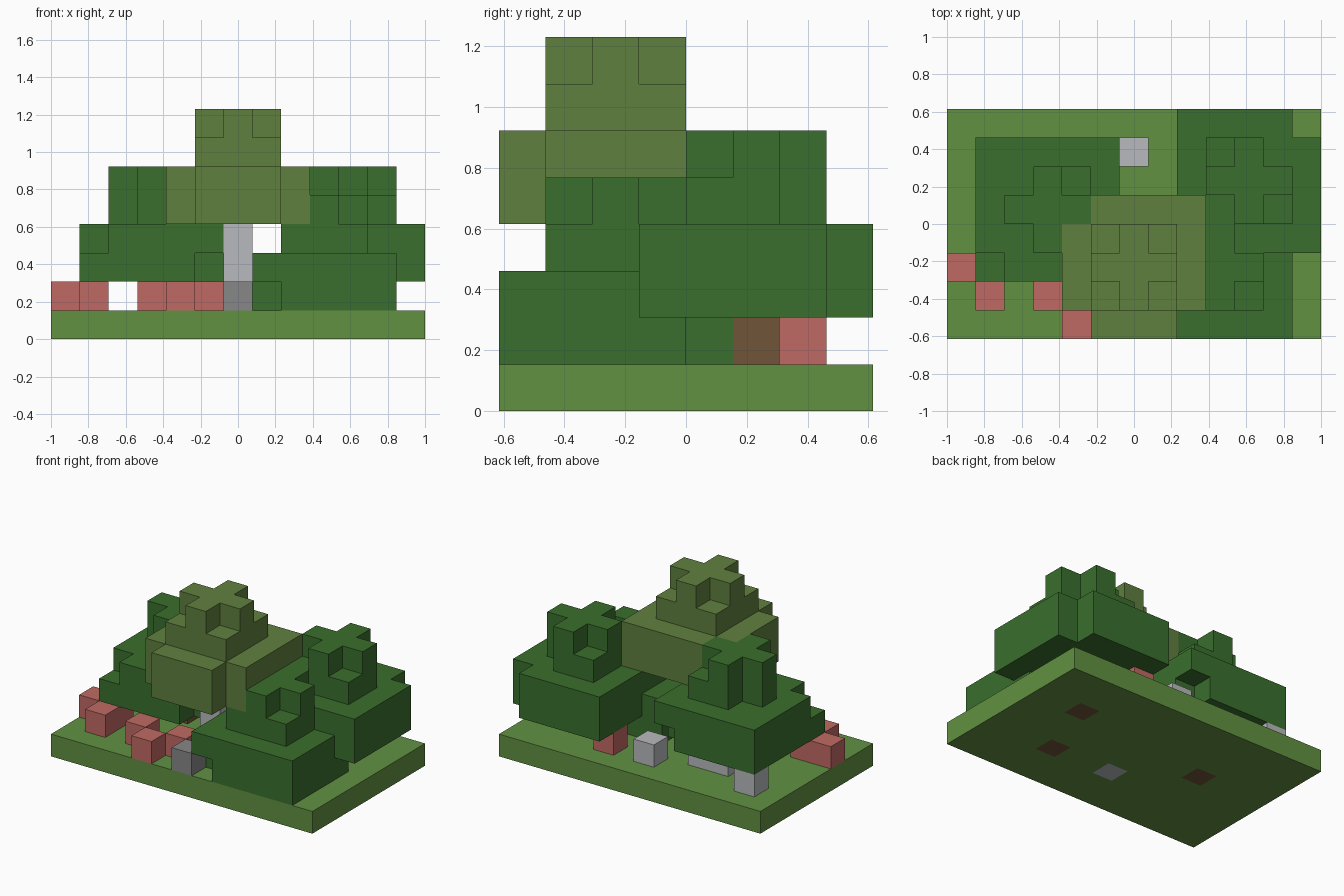
import bpy, bmesh
from mathutils import Vector

cube = bpy.data.objects.get("Cube")
if cube:
    bpy.data.objects.remove(cube, do_unlink=True)

NX, NY = 13, 8
UNIT = 2 / NX


def material(name, hex_code):
    rgb = [int(hex_code[i:i + 2], 16) / 255 for i in (0, 2, 4)]
    lin = [c / 12.92 if c <= 0.04045 else ((c + 0.055) / 1.055) ** 2.4 for c in rgb]
    mat = bpy.data.materials.new(name)
    mat.use_nodes = True
    mat.diffuse_color = (*lin, 1)
    mat.node_tree.nodes["Principled BSDF"].inputs["Base Color"].default_value = (*lin, 1)
    return mat


grass = material("grass green", "629142")
leaf = material("dark leaf green", "3a6f2d")
olive = material("olive leaf green", "60803f")
red = material("flower red", "c06a64")
pale = material("pale grey", "b9babd")
grey = material("stone grey", "878787")
brown = material("bark brown", "70553a")

taken = {}   # block position -> part name
parts = {}   # part name -> material


def box(x0, x1, y0, y1, z0, z1):
    return {(x, y, z) for x in range(x0, x1) for y in range(y0, y1) for z in range(z0, z1)}


def add_part(name, mat, cells):
    # blocks already used by an earlier part are kept
    parts[name] = mat
    for c in cells:
        taken.setdefault(c, name)


def crown(cx, cy, z, missing=()):
    # two wide layers, one narrow layer and a cross on top
    cells = box(cx - 2, cx + 3, cy - 2, cy + 3, z, z + 2)
    cells |= box(cx - 1, cx + 2, cy - 1, cy + 2, z + 2, z + 3)
    cells |= box(cx - 1, cx + 2, cy, cy + 1, z + 3, z + 4)
    cells |= box(cx, cx + 1, cy - 1, cy + 2, z + 3, z + 4)
    return cells - set(missing)


def tree(name, bark, leaves, cx, cy, z, missing=()):
    add_part(name + "_trunk", bark, box(cx, cx + 1, cy, cy + 1, 0, z + 2))
    add_part(name + "_crown", leaves, crown(cx, cy, z, missing))


# trees, each with its own missing corner blocks
tree("tall_tree", pale, olive, 6, 2, 4,
     [(x, y, z) for x, y in ((4, 0), (8, 0), (4, 4)) for z in (4, 5)])
tree("right_tree", brown, leaf, 3, 4, 2,
     [(1, 2, 3), (5, 2, 2), (5, 6, 2), (2, 3, 4), (2, 5, 4)])
tree("front_left_tree", brown, leaf, 9, 2, 1, [(7, 0, 1), (11, 4, 1)])
tree("back_left_tree", brown, leaf, 10, 5, 2, [(12, 7, 2), (12, 7, 3), (11, 6, 4)])

# ground slab, flowers and stones
add_part("ground", grass, box(0, NX, 0, NY, 0, 1))
add_part("red_flowers", red, {(x, y, 1) for x, y in
         ((0, 2), (1, 1), (1, 2), (3, 1), (4, 0), (5, 1), (8, 6))})
add_part("pale_flowers", pale, {(x, y, 1) for x, y in ((6, 6), (1, 6), (3, 5), (4, 5))})
add_part("stone", grey, {(6, 0, 1)})


def build(name, mat):
    # outer faces of the part's blocks, merged into flat panels
    bm = bmesh.new()
    for c in (k for k, v in taken.items() if v == name):
        for axis in range(3):
            for side in (0, 1):
                step = list(c)
                step[axis] += 2 * side - 1
                if tuple(step) in taken:
                    continue
                u, v = (axis + 1) % 3, (axis + 2) % 3
                ring = []
                for a, b in ((0, 0), (1, 0), (1, 1), (0, 1)):
                    p = Vector(c)
                    p[axis] += side
                    p[u] += a
                    p[v] += b
                    p -= Vector((NX / 2, NY / 2, 0))
                    ring.append(bm.verts.new(p * UNIT))
                bm.faces.new(ring if side else ring[::-1])
    bmesh.ops.remove_doubles(bm, verts=bm.verts[:], dist=0.001)
    bmesh.ops.dissolve_limit(bm, angle_limit=0.01, verts=bm.verts[:], edges=bm.edges[:])
    bmesh.ops.triangulate(bm, faces=[f for f in bm.faces if len(f.verts) > 4])
    mesh = bpy.data.meshes.new(name)
    bm.to_mesh(mesh)
    bm.free()
    mesh.materials.append(mat)
    bpy.context.collection.objects.link(bpy.data.objects.new(name, mesh))


for part, mat in parts.items():
    build(part, mat)
